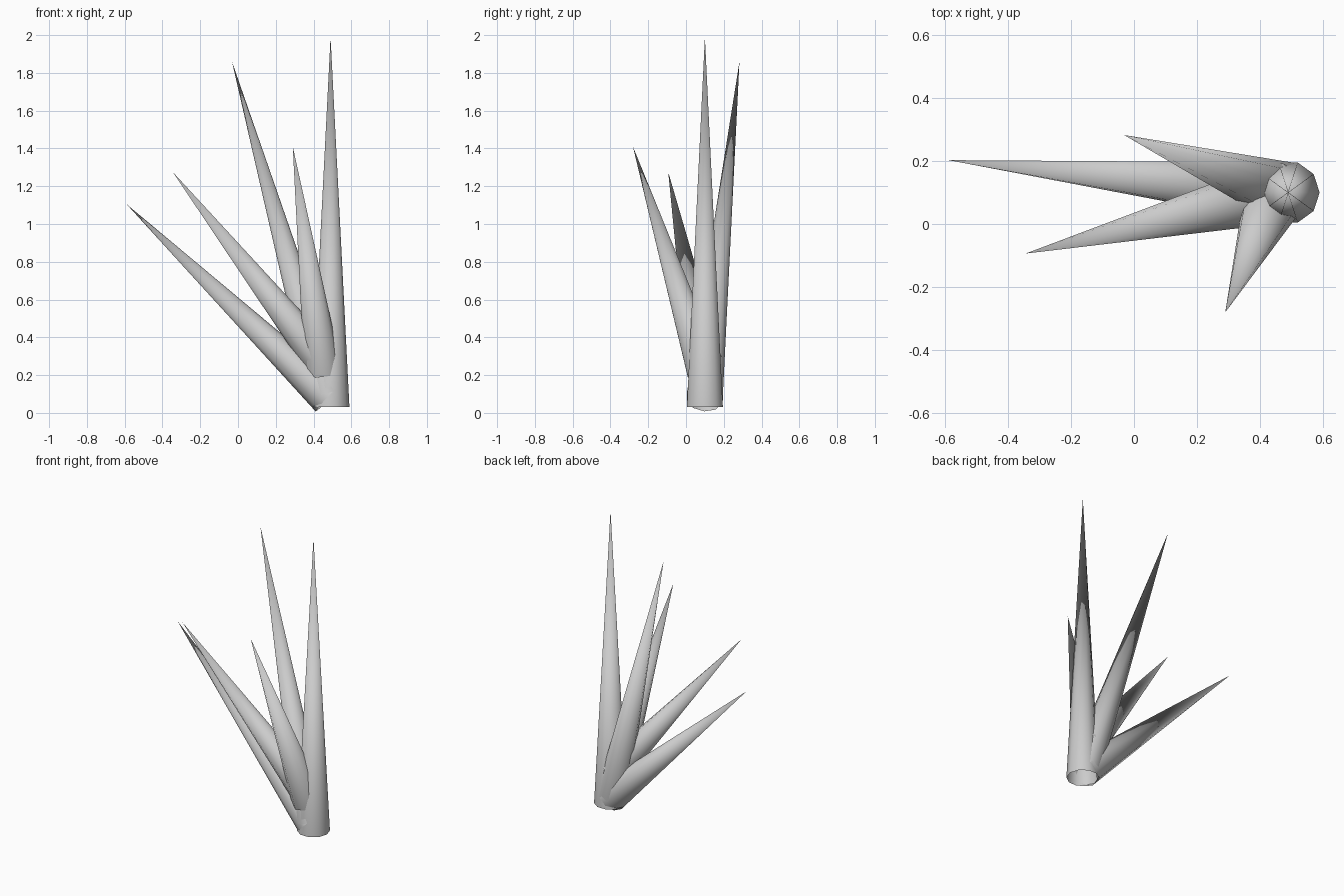
import bpy, bmesh, math
from mathutils import Vector, Matrix

if "Cube" in bpy.data.objects:
    bpy.data.objects.remove(bpy.data.objects["Cube"])


def spike(name, base, tip, radius=0.1, sides=10):
    """Open-bottomed cone running from the base centre to the tip."""
    base, tip = Vector(base), Vector(tip)
    axis = tip - base
    length = axis.length
    bm = bmesh.new()
    bmesh.ops.create_cone(bm, cap_ends=False, segments=sides,
                          radius1=radius, radius2=0, depth=length)
    bmesh.ops.remove_doubles(bm, verts=bm.verts, dist=1e-5)
    turn = Vector((0, 0, 1)).rotation_difference(axis).to_matrix().to_4x4()
    bm.transform(turn @ Matrix.Translation((0, 0, length / 2))
                 @ Matrix.Rotation(math.pi / 2, 4, 'Z'))
    for f in bm.faces:
        f.smooth = True
    mesh = bpy.data.meshes.new(name)
    bm.to_mesh(mesh)
    bm.free()
    obj = bpy.data.objects.new(name, mesh)
    obj.location = base
    bpy.context.collection.objects.link(obj)


# Upright main spike
spike("main_spike", (0.49, 0.1, 0.03), (0.49, 0.1, 1.99))

# Side spikes fanning out from the lower part of the main one
spike("low_spike", (0.48, 0.1, 0.08), (-0.59, 0.203, 1.105))
spike("tall_back_spike", (0.475, 0.1, 0.095), (-0.032, 0.283, 1.86))
spike("middle_spike", (0.455, 0.1, 0.26), (-0.345, -0.094, 1.275))
spike("short_front_spike", (0.45, 0.1, 0.22), (0.29, -0.281, 1.41))
